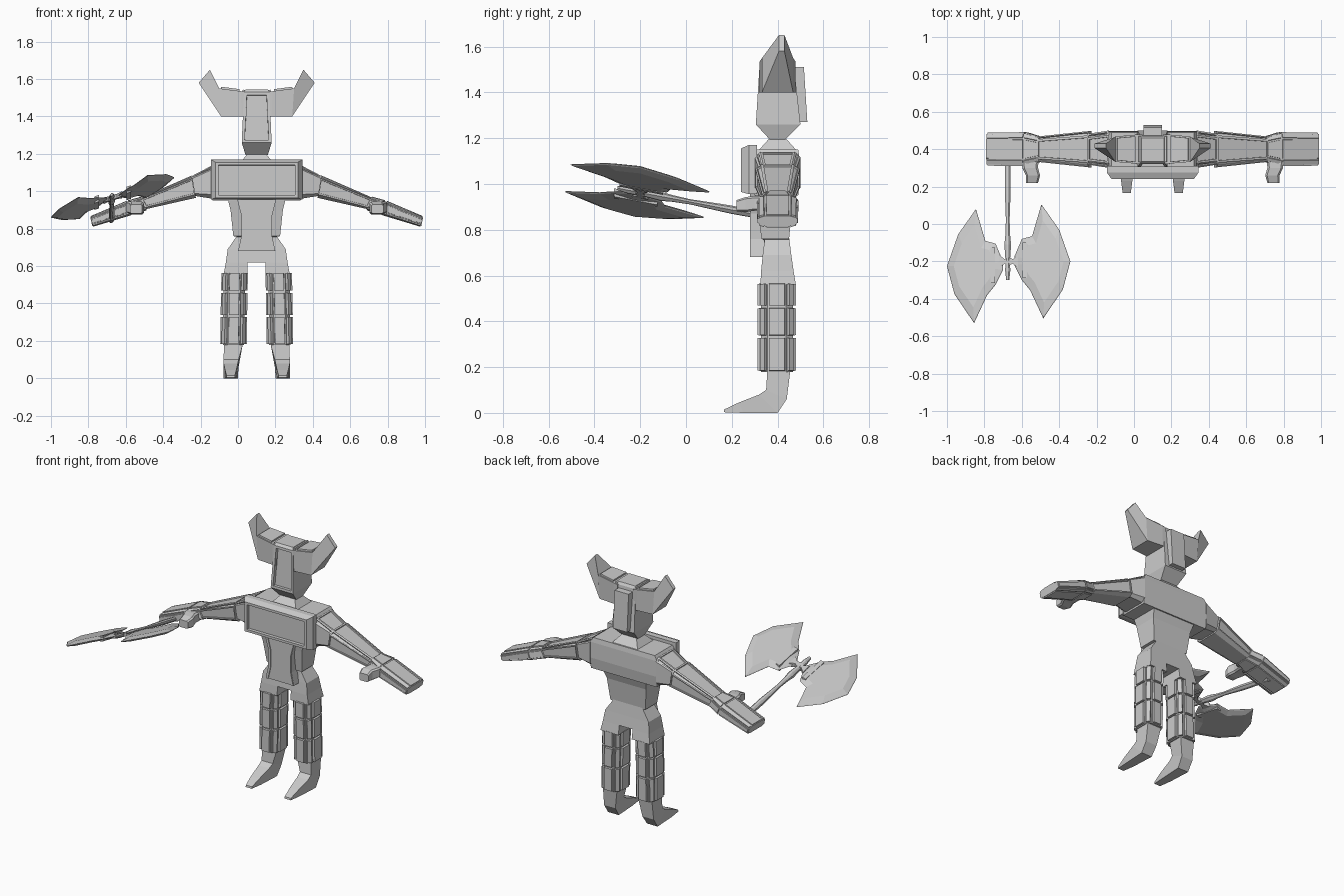
import bpy, bmesh
from mathutils import Vector as V

if "Cube" in bpy.data.objects:
    bpy.data.objects.remove(bpy.data.objects["Cube"])

grey = bpy.data.materials.new("plain grey")
grey.diffuse_color = (0.6, 0.6, 0.6, 1)
grey.use_nodes = True
grey.node_tree.nodes["Principled BSDF"].inputs["Base Color"].default_value = grey.diffuse_color
BODY = (0.1, 0.4, 0)          # body axis; body parts are modelled around it


def ring(p, q, w, c=0.0):
    """Cross-section between mid points p and q, half width w, corner cut c."""
    p, q, w = V(p), V(q), V(w)
    m, a = (p + q) / 2, (p - q) / 2
    if c == 0:
        return [m + a + w, m + a - w, m - a - w, m - a + w]
    k = 1 - c
    return [m + a + w * k, m + a - w * k, m + a * k - w, m - a * k - w,
            m - a - w * k, m - a + w * k, m - a * k + w, m + a * k + w]


def level(z, hx, y0, y1, cx=0.0, c=0.0):
    return ring((cx, y0, z), (cx, y1, z), (hx, 0, 0), c)


def limb(top, bot, hy, c=0.0, cy=0.0):
    return ring((top[0], cy, top[1]), (bot[0], cy, bot[1]), (0, hy, 0), c)


def loft(name, rings, mirror=False, panel=None, gap=0.012, depth=-0.01, loc=BODY):
    """Skin the rings; faces chosen by panel(face) get an inset or raised plate."""
    bm = bmesh.new()
    rows = [[bm.verts.new(p) for p in r] for r in rings]
    n = len(rows[0])
    for a, b in zip(rows, rows[1:]):
        for i in range(n):
            j = (i + 1) % n
            bm.faces.new((a[i], a[j], b[j], b[i]))
    bm.faces.new(rows[0])
    bm.faces.new(rows[-1])
    bmesh.ops.recalc_face_normals(bm, faces=bm.faces[:])
    bm.normal_update()
    if panel:
        picked = [f for f in bm.faces if panel(f)]
        bmesh.ops.inset_individual(bm, faces=picked, thickness=gap, depth=0)
        bmesh.ops.inset_individual(bm, faces=picked, thickness=0.001, depth=depth)
    me = bpy.data.meshes.new(name)
    bm.to_mesh(me)
    bm.free()
    me.materials.append(grey)
    ob = bpy.data.objects.new(name, me)
    ob.location = loc
    bpy.context.collection.objects.link(ob)
    if mirror:
        ob.modifiers.new("mirror", 'MIRROR').use_clip = False
    return ob


def front(f):
    return f.normal.y < -0.8


# Torso
loft("chest", [level(.95, .235, -.10, .09), level(1.02, .245, -.105, .098),
               level(1.12, .24, -.105, .095), level(1.15, .22, -.09, .09)])
loft("breastplate", [ring((0, -.09, 1.17), (0, -.09, .955), (.245, 0, 0)),
                     ring((0, -.125, 1.17), (0, -.125, .955), (.245, 0, 0)),
                     ring((0, -.16, 1.155), (0, -.16, .965), (.22, 0, 0))],
     panel=front, gap=.022, depth=-.02)
loft("abdomen", [level(.96, .155, -.10, .085), level(.90, .14, -.09, .065),
                 level(.76, .125, -.07, .05), level(.755, .1, -.06, .05),
                 level(.68, .1, -.06, .05)])
loft("front_plate", [ring((0, -.115, z), (0, -.05, z), (w, 0, 0))
                     for z, w in ((.96, .105), (.87, .082), (.76, .082), (.68, .10))])
loft("front_plate_rim", [ring((x, -.12, z), (x, -.10, z), (.008, 0, 0))
                         for z, x in ((.955, .095), (.87, .072), (.76, .072), (.68, .09))],
     mirror=True)

# Hips
loft("pelvis", [level(.77, .10, -.055, .05), level(.69, .155, -.065, .06),
                level(.62, .165, -.072, .07)])
loft("thigh_top", [level(.62, .0585, -.072, .07, .1065), level(.56, .064, -.075, .08, .112)],
     mirror=True)

# Armoured legs: octagonal core with raised plates
loft("armoured_leg", [level(z, .057, -.073, .067, cx, .42)
                      for z, cx in ((.57, .117), (.463, .12), (.333, .122), (.178, .124))],
     mirror=True, panel=lambda f: abs(f.normal.z) < .5, gap=.008, depth=.014)

# Feet
loft("foot", [ring((cx, *p), (cx, *q), (w, 0, 0)) for cx, w, p, q in (
    (.125, .050, (-.045, .18), (.055, .18)),
    (.137, .040, (-.05, .10), (.04, .06)),
    (.139, .038, (-.08, .08), (.0, .0)),
    (.139, .030, (-.17, .045), (-.15, .0)),
    (.139, .022, (-.233, .015), (-.235, .003)))], mirror=True)

# Arms
loft("shoulder", [limb((.235, 1.14), (.235, .96), .10, .25),
                  limb((.35, 1.08), (.33, .975), .082, .25)], mirror=True,
     panel=lambda f: abs(f.normal.x) < .7 and f.normal.z > .5, gap=.014, depth=-.008)
loft("arm", [limb((.345, 1.085), (.325, .965), .097, .3),
             limb((.62, .965), (.59, .905), .068, .3)], mirror=True,
     panel=lambda f: abs(f.normal.x) < .7 and f.normal.z > -.3, gap=.01, depth=-.008)
loft("hand", [limb((.61, .967), (.585, .905), .06, .35),
              limb((.69, .945), (.665, .88), .085, .35),
              limb((.89, .86), (.88, .815), .082, .35)], mirror=True,
     panel=lambda f: abs(f.normal.x) < .8, gap=.006, depth=.006)
loft("thumb", [ring((x, y, z + h), (x, y, z - h), (w, 0, 0), .25)
               for x, y, z, h, w in ((.655, -.05, .915, .03, .045),
                                     (.655, -.10, .915, .032, .042),
                                     (.64, -.14, .91, .033, .038),
                                     (.645, -.18, .905, .024, .032))], mirror=True)

# Neck and head
loft("neck", [level(1.12, .10, -.10, .095), level(1.15, .09, -.08, .08),
              level(1.2, .05, -.035, .035)])
loft("head", [level(1.195, .06, -.035, .035), level(1.26, .08, -.095, .10),
              level(1.53, .068, -.078, .07), level(1.545, .06, -.065, .06)],
     panel=front, gap=.022, depth=-.02)
loft("helmet_back", [level(1.27, .05, .05, .13), level(1.51, .05, .04, .115)])
loft("helmet_horn", [limb((.055, 1.53), (.055, 1.40), .078),
                     limb((.085, 1.535), (.08, 1.40), .078),
                     limb((.20, 1.55), (.19, 1.40), .068),
                     limb((.25, 1.65), (.31, 1.58), .012, cy=.018)], mirror=True,
     panel=lambda f: f.normal.z > .9, gap=.012, depth=.01)

# Battle axe: drawn in plan, then laid on a tilted plane
AXE = (-.67, -.2, .965)


def tilt(x, y, h=0.0):
    return V((x, y, .33 * x - .19 * y + h))


OUTLINE = [(.175, .305), (.27, .17), (.33, 0), (.29, -.15), (.185, -.305), (.115, -.155),
           (.07, -.10), (.03, -.02), (.03, .025), (.07, .12), (.125, .135)]


def shrink(k, cx=.2):
    return [(cx + (x - cx) * k, y * k) for x, y in OUTLINE]


for side, name in ((1, "axe_blade_inner"), (-1, "axe_blade_outer")):
    dy = 0 if side > 0 else -.025
    loft(name, [[tilt(side * x, y + dy, h) for x, y in shrink(k)] for k, h in
                ((.72, -.016), (.97, -.004), (1, 0), (.97, .004), (.72, .016))], loc=AXE)
    # ridge across the blade root
    loft(name + "_ridge", [[tilt(side * (.085 + dx * .012), y + dy, h)
                            for dx, h in ((-1, -.018), (1, -.018), (1, .018), (-1, .018))]
                           for y in (-.09, .10)], loc=AXE)
    # arm joining the blade to the shaft
    loft(name + "_joint", [[tilt(side * x, sy * w, sh * .012) for sy, sh in
                            ((1, 1), (1, -1), (-1, -1), (-1, 1))]
                           for x, w in ((0, .022), (.022, .012), (.05, .035))], loc=AXE)

loft("axe_shaft", [[tilt(-.005 + sx * r, y, sh * r) for sx, sh in
                    ((1, .4), (.4, 1), (-.4, 1), (-1, .4),
                     (-1, -.4), (-.4, -1), (.4, -1), (1, -.4))]
                   for y, r in ((.62, .014), (.40, .016), (.36, .015), (.22, .010), (.14, .013),
                                (.09, .018), (0, .012), (-.05, .014), (-.10, .008))], loc=AXE)
